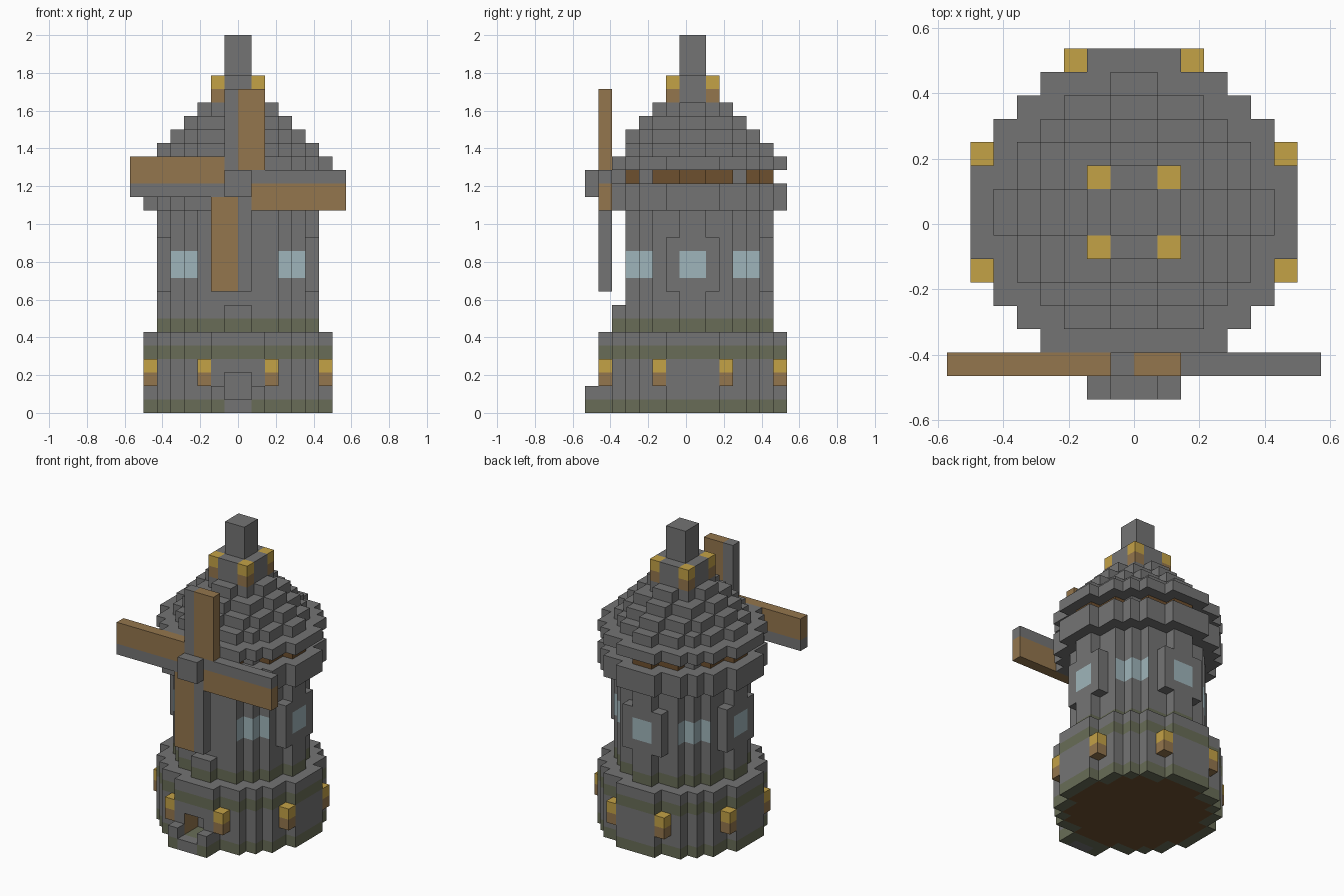
import bpy
import bmesh
from mathutils import Vector

UNIT = 1 / 14                     # edge of one block
SHIFT = Vector((0, 0.5, 0))       # tower axis sits half a block behind the centre

if "Cube" in bpy.data.objects:
    bpy.data.objects.remove(bpy.data.objects["Cube"])

COLOURS = {
    "stone": (0.175, 0.175, 0.175),
    "mossy_stone": (0.14, 0.152, 0.095),
    "wood": (0.295, 0.18, 0.075),
    "dark_wood": (0.155, 0.08, 0.028),
    "lantern_gold": (0.55, 0.36, 0.062),
    "window_glass": (0.345, 0.46, 0.495),
}
NAMES = list(COLOURS)
MATERIALS = []
for label, rgb in COLOURS.items():
    mat = bpy.data.materials.new(label)
    mat.use_nodes = True
    mat.diffuse_color = (*rgb, 1)
    bsdf = mat.node_tree.nodes["Principled BSDF"]
    bsdf.inputs["Base Color"].default_value = (*rgb, 1)
    bsdf.inputs["Roughness"].default_value = 0.9
    MATERIALS.append(mat)

blocks = {}                       # cell -> (part, colour)


def box(part, colour, x, y, z):
    """Fill the cells between the given ranges."""
    for i in range(*x):
        for j in range(*y):
            for k in range(*z):
                blocks[i, j, k] = (part, colour)


def disc(part, colour, radius, z):
    """Fill a round layer of cells."""
    for i in range(-radius, radius):
        for j in range(-radius, radius):
            if (i + 0.5) ** 2 + (j + 0.5) ** 2 < (radius - 0.32) ** 2:
                box(part, colour, (i, i + 1), (j, j + 1), z)


def clear(x, y, z):
    for cell in [c for c in blocks if all(
            r[0] <= v < r[1] for v, r in zip(c, (x, y, z)))]:
        del blocks[cell]


def lantern(part, i, j, k):
    box(part, "wood", (i, i + 1), (j, j + 1), (k, k + 1))
    box(part, "lantern_gold", (i, i + 1), (j, j + 1), (k + 1, k + 2))


def both(cell):
    """A cell index and its mirror image."""
    return cell, -1 - cell


# Base and tower, with mossy bands
disc("base", "stone", 7, (0, 6))
disc("base", "mossy_stone", 7, (0, 1))
disc("base", "mossy_stone", 7, (4, 5))
disc("tower", "mossy_stone", 6, (6, 7))
disc("tower", "stone", 6, (7, 15))

# Pillars beside the straight-on windows
for a in both(1):
    for b in both(5):
        box("tower", "stone", (b, b + 1), (a, a + 1), (9, 13))
    box("tower", "stone", (a, a + 1), (5, 6), (9, 13))

# Gallery ring and timber gap with corner posts
disc("gallery", "stone", 7, (15, 17))
disc("timber_gap", "dark_wood", 6, (17, 18))
for a in both(3):
    for b in both(3):
        box("timber_gap", "stone", (a, a + 1), (b, b + 1), (17, 18))

# Stepped roof and spire
for step, radius in enumerate((7, 6, 5, 4, 3, 2)):
    disc("roof", "stone", radius, (18 + step, 19 + step))
disc("roof", "stone", 2, (24, 25))
box("spire", "stone", (-1, 1), (-1, 1), (25, 28))

# Clearance for the sails
clear((-2, 2), (-7, -6), (8, 25))
clear((-2, 2), (-6, -5), (8, 15))
clear((-2, 2), (-6, -5), (17, 18))
clear((-2, 2), (-6, -5), (19, 20))

# Lanterns round the base and under the spire
for a in both(2):
    for b in both(6):
        lantern("base_lanterns", a, b, 2)
        lantern("base_lanterns", b, a, 2)
for a in both(1):
    for b in both(1):
        lantern("roof_lanterns", a, b, 23)

# Doorway with side posts and a step
clear((-1, 1), (-7, -5), (1, 3))
for a in both(1):
    box("porch", "mossy_stone", (a, a + 1), (-8, -7), (0, 1))
    box("porch", "stone", (a, a + 1), (-8, -7), (1, 2))
box("porch", "stone", (-1, 1), (-8, -7), (0, 1))

# Hub and four sails
SAIL = (-7, -6)
box("hub", "stone", (-1, 1), (-8, -5), (16, 18))
box("right_sail", "wood", (-8, -1), SAIL, (17, 19))
box("right_sail", "stone", (-8, -1), SAIL, (16, 17))
box("left_sail", "stone", (1, 8), SAIL, (17, 18))
box("left_sail", "wood", (1, 8), SAIL, (15, 17))
box("top_sail", "stone", (-1, 0), SAIL, (18, 24))
box("top_sail", "wood", (0, 2), SAIL, (18, 24))
box("bottom_sail", "wood", (-2, 0), SAIL, (9, 16))
box("bottom_sail", "stone", (0, 1), SAIL, (9, 16))


def face_colour(part, colour, centre, normal):
    """Colour of one block face: windows, door sides and the floor differ."""
    x, y, z = abs(centre.x), abs(centre.y), centre.z
    if part == "tower" and 10 < z < 12 and normal.z == 0:
        across = y if normal.x else x
        straight = across < 1 and not normal.y < 0
        if 3 < across < 5 or straight:
            return "window_glass"
    if part == "base":
        if normal.z < 0 and z == 0 and x * x + y * y < 33:
            return "dark_wood"
        if normal.x and x == 1 and centre.y < -5 and z < 3:
            return "wood"
    return colour


def build(part):
    """Skin the visible sides of every block in a part."""
    bm = bmesh.new()
    for cell, (owner, colour) in blocks.items():
        if owner != part:
            continue
        middle = Vector(cell) + Vector((0.5, 0.5, 0.5))
        for axis in range(3):
            for sign in (-1, 1):
                normal = Vector((0, 0, 0))
                normal[axis] = sign
                if tuple(int(v) for v in Vector(cell) + normal) in blocks:
                    continue
                centre = middle + normal / 2
                u = Vector((0, 0, 0))
                u[(axis + 1) % 3] = 0.5
                w = normal.cross(u)
                corners = (centre - u - w, centre + u - w,
                           centre + u + w, centre - u + w)
                face = bm.faces.new(
                    [bm.verts.new((p + SHIFT) * UNIT) for p in corners])
                face.material_index = NAMES.index(
                    face_colour(part, colour, centre, normal))
    bmesh.ops.remove_doubles(bm, verts=bm.verts[:], dist=0.001)
    mesh = bpy.data.meshes.new(part)
    bm.to_mesh(mesh)
    bm.free()
    for mat in MATERIALS:
        mesh.materials.append(mat)
    bpy.context.collection.objects.link(bpy.data.objects.new(part, mesh))


for part in sorted({owner for owner, _ in blocks.values()}):
    build(part)
